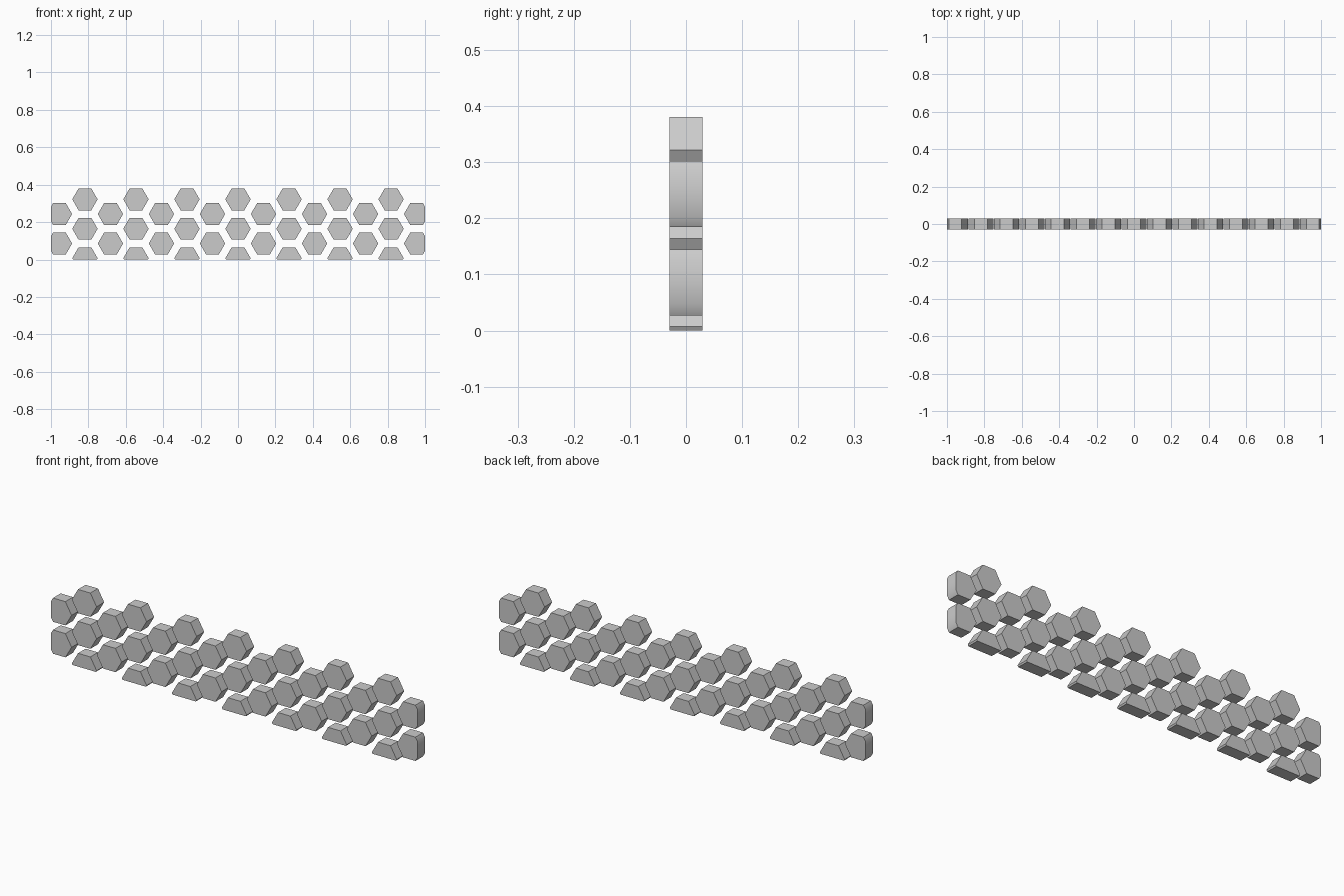
import bpy, bmesh, math
from mathutils import Vector

cube = bpy.data.objects.get("Cube")
if cube:
    bpy.data.objects.remove(cube, do_unlink=True)

RADIUS = 0.0677                      # centre to corner of a tile
STEP_X = 0.1364                      # distance between columns
STEP_Z = STEP_X * 2 / math.sqrt(3)   # distance between rows
BASE_Z = 0.007                       # centre height of the lowest row
HALF_DEPTH = 0.0295

grey = bpy.data.materials.new("plain_grey")
grey.use_nodes = True
colour = (0.6, 0.6, 0.6, 1)
grey.diffuse_color = colour
grey.node_tree.nodes["Principled BSDF"].inputs["Base Color"].default_value = colour


def add_tile(bm, x, z):
    """Add a flat-topped hexagonal prism centred on x, z."""
    corners = [(x + RADIUS * math.cos(math.radians(60 * i)),
                z + RADIUS * math.sin(math.radians(60 * i))) for i in range(6)]
    face = bm.faces.new([bm.verts.new((cx, -HALF_DEPTH, cz)) for cx, cz in corners])
    out = bmesh.ops.extrude_face_region(bm, geom=[face], use_keep_orig=True)
    moved = [v for v in out["geom"] if isinstance(v, bmesh.types.BMVert)]
    bmesh.ops.translate(bm, verts=moved, vec=(0, 2 * HALF_DEPTH, 0))


def trim(bm, point, normal):
    """Cut away everything beyond a plane and cap the cut."""
    cut = bmesh.ops.bisect_plane(bm, geom=bm.verts[:] + bm.edges[:] + bm.faces[:],
                                 plane_co=Vector(point), plane_no=Vector(normal),
                                 clear_outer=True)
    edges = [e for e in cut["geom_cut"] if isinstance(e, bmesh.types.BMEdge)]
    if edges:
        bmesh.ops.holes_fill(bm, edges=edges, sides=0)


def add_row(name, columns, z):
    bm = bmesh.new()
    for column in columns:
        add_tile(bm, column * STEP_X, z)
    # Square off the two ends and the bottom
    trim(bm, (1, 0, 0), (1, 0, 0))
    trim(bm, (-1, 0, 0), (-1, 0, 0))
    trim(bm, (0, 0, 0), (0, 0, -1))
    bmesh.ops.recalc_face_normals(bm, faces=bm.faces[:])
    mesh = bpy.data.meshes.new(name)
    bm.to_mesh(mesh)
    bm.free()
    mesh.materials.append(grey)
    row = bpy.data.objects.new(name, mesh)
    bpy.context.collection.objects.link(row)
    bpy.ops.object.select_all(action='DESELECT')
    row.select_set(True)
    bpy.context.view_layer.objects.active = row
    bpy.ops.object.shade_smooth_by_angle(angle=math.radians(35))


# Rows of seven and rows of eight, staggered like a honeycomb
for i, name in enumerate(("bottom_half_tiles", "middle_tiles", "top_tiles")):
    add_row(name, range(-6, 7, 2), BASE_Z + i * STEP_Z)
for i, name in enumerate(("lower_staggered_tiles", "upper_staggered_tiles")):
    add_row(name, range(-7, 8, 2), BASE_Z + (i + 0.5) * STEP_Z)
